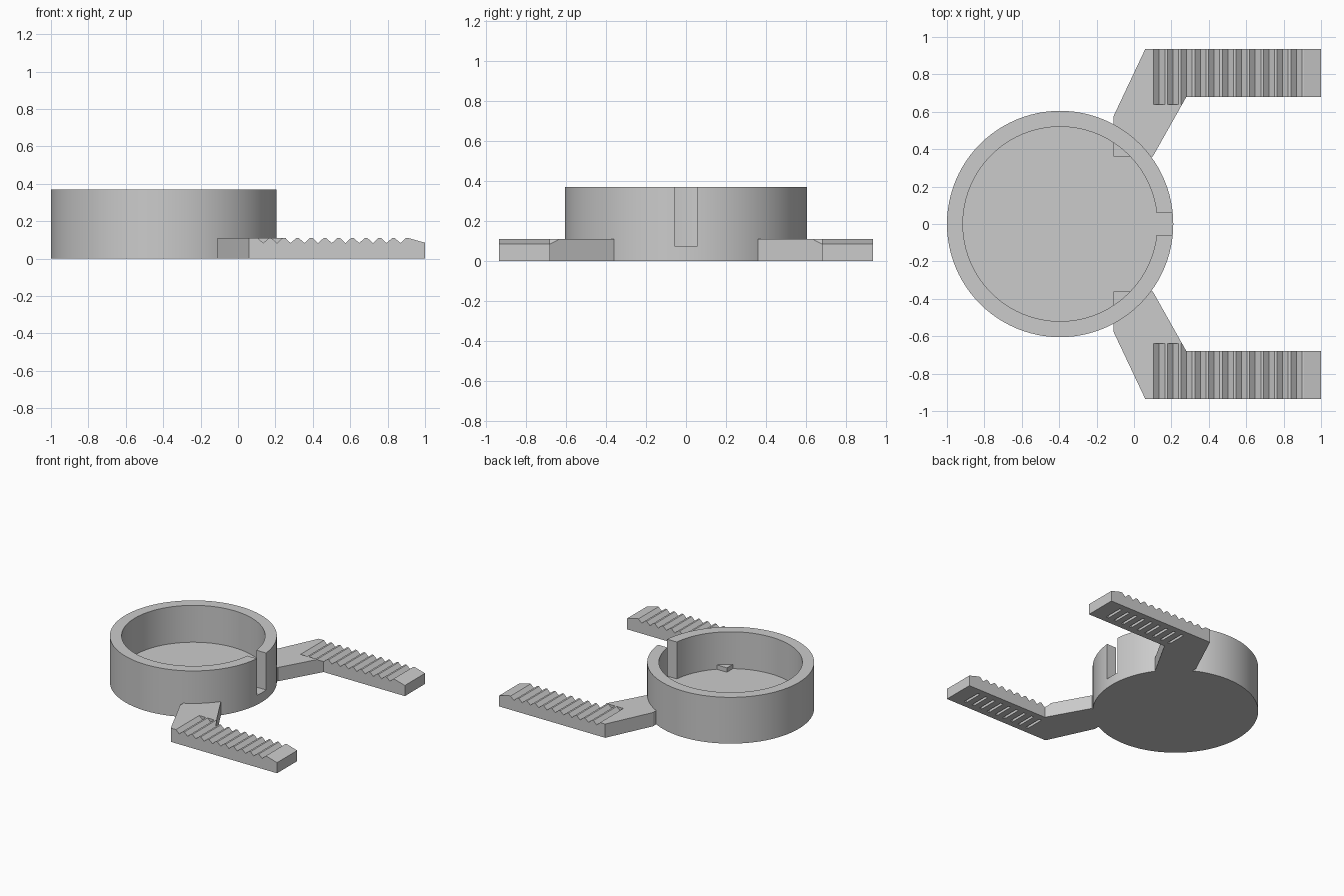
import bpy, bmesh, math
from mathutils import Vector

if "Cube" in bpy.data.objects:
    bpy.data.objects.remove(bpy.data.objects["Cube"], do_unlink=True)

grey = bpy.data.materials.new("light grey plastic")
grey.use_nodes = True
grey.diffuse_color = (0.6, 0.6, 0.6, 1)
grey.node_tree.nodes["Principled BSDF"].inputs["Base Color"].default_value = (0.6, 0.6, 0.6, 1)


def finish(name, bm):
    bmesh.ops.recalc_face_normals(bm, faces=bm.faces[:])
    mesh = bpy.data.meshes.new(name)
    bm.to_mesh(mesh)
    bm.free()
    mesh.materials.append(grey)
    obj = bpy.data.objects.new(name, mesh)
    bpy.context.collection.objects.link(obj)
    return obj


def prism(bm, outline, offset):
    """Extrude a closed outline of 3D points along an offset."""
    face = bm.faces.new([bm.verts.new(p) for p in outline])
    moved = bmesh.ops.extrude_face_region(bm, geom=[face])["geom"]
    verts = [v for v in moved if isinstance(v, bmesh.types.BMVert)]
    bmesh.ops.translate(bm, verts=verts, vec=Vector(offset))


def box(bm, x0, x1, y0, y1, z0, z1):
    prism(bm, [(x0, y0, z0), (x1, y0, z0), (x1, y1, z0), (x0, y1, z0)], (0, 0, z1 - z0))


def cut(obj, cutter):
    mod = obj.modifiers.new("cut", "BOOLEAN")
    mod.operation, mod.solver, mod.object = "DIFFERENCE", "EXACT", cutter
    activate(obj)
    bpy.ops.object.modifier_apply(modifier=mod.name)
    bpy.data.objects.remove(cutter, do_unlink=True)


def activate(obj):
    bpy.ops.object.select_all(action="DESELECT")
    obj.select_set(True)
    bpy.context.view_layer.objects.active = obj


# Round cup: a lathed profile with a slot through the wall
CENTRE, OUTER, INNER, HEIGHT, FLOOR = -0.395, 0.605, 0.52, 0.37, 0.075
profile = [(0, 0), (OUTER, 0), (OUTER, HEIGHT), (INNER, HEIGHT), (INNER, FLOOR), (0, FLOOR)]
bm = bmesh.new()
points = [bm.verts.new((CENTRE + r, 0, z)) for r, z in profile]
edges = [bm.edges.new(pair) for pair in zip(points, points[1:])]
bmesh.ops.spin(bm, geom=points + edges, cent=(CENTRE, 0, 0), axis=(0, 0, 1),
               angle=math.tau, steps=96, use_merge=True)
bmesh.ops.remove_doubles(bm, verts=bm.verts[:], dist=0.0001)
cup = finish("cup", bm)
bm = bmesh.new()
box(bm, 0.05, 0.3, -0.058, 0.058, FLOOR, 0.5)
cut(cup, finish("slot_cutter", bm))
activate(cup)
bpy.ops.object.shade_smooth_by_angle(angle=math.radians(30))

# Bent arms with a toothed top, a sloping tip and slits underneath
ARM_TOP, PITCH, FIRST = 0.11, 0.0733, 0.135
arm_outline = [(-0.11, 0.36), (0.1, 0.36), (0.28, 0.68), (1, 0.68),
               (1, 0.935), (0.06, 0.935), (-0.11, 0.575)]
for name, side in (("left_arm", 1), ("right_arm", -1)):
    bm = bmesh.new()
    prism(bm, [(x, side * y, 0) for x, y in arm_outline], (0, 0, ARM_TOP))
    arm = finish(name, bm)

    bm = bmesh.new()
    for i in range(11):
        x = FIRST + i * PITCH
        # V groove, its mouth carried slightly above the arm
        groove = [(x - 0.034, 0.114), (x, 0.083), (x + 0.034, 0.114)]
        prism(bm, [(px, side * 0.64, z) for px, z in groove], (0, side * 0.36, 0))
        if i >= 2:
            box(bm, x - 0.011, x + 0.011, side * 0.73, side * 0.885, -0.05, 0.035)
    tip = [(0.91, ARM_TOP), (1.01, 0.082), (1.01, 0.2), (0.91, 0.2)]
    prism(bm, [(x, side * 0.6, z) for x, z in tip], (0, side * 0.4, 0))
    cut(arm, finish("groove_cutter", bm))
